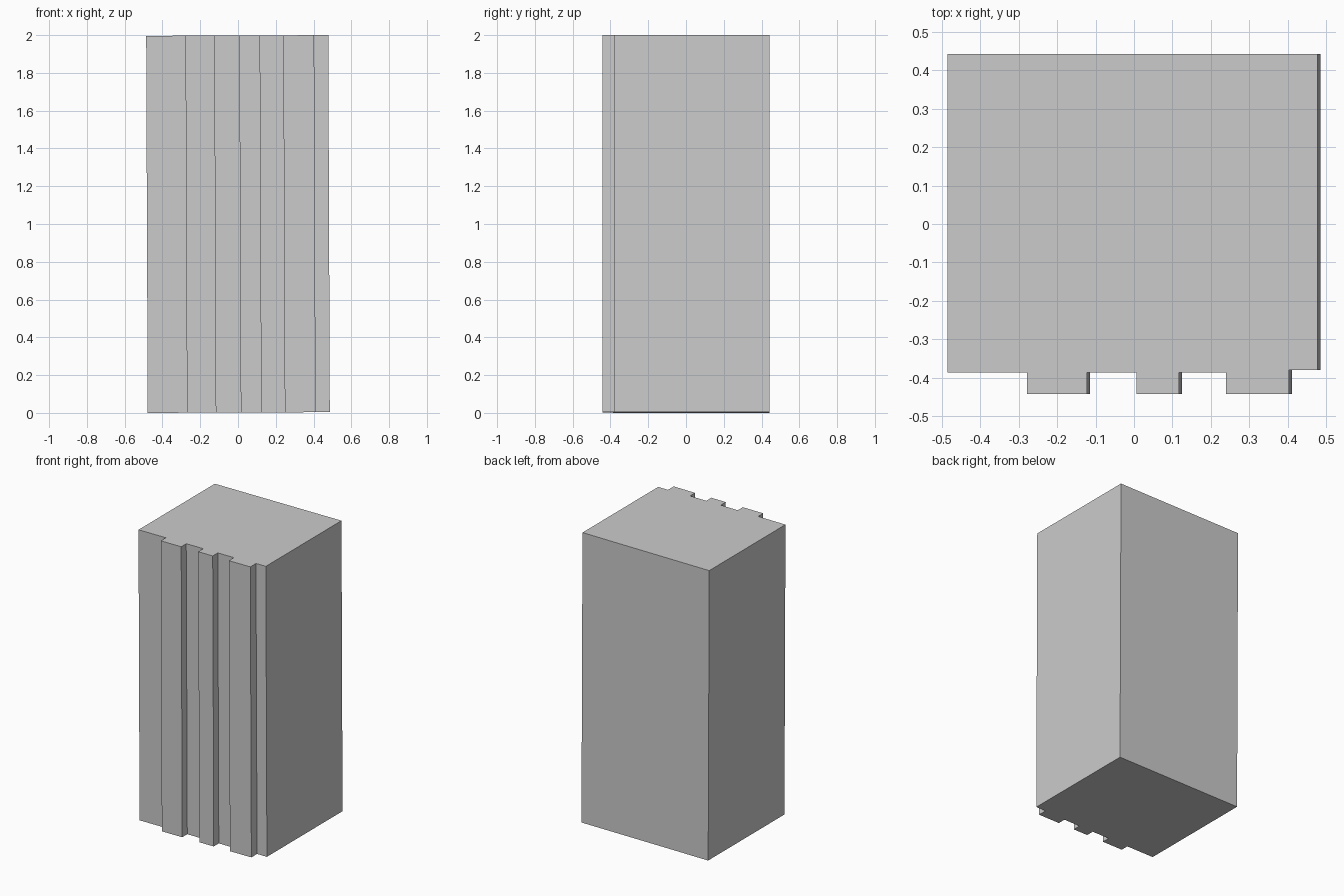
import bpy, bmesh
from mathutils import Matrix

if "Cube" in bpy.data.objects:
    bpy.data.objects.remove(bpy.data.objects["Cube"])

HALF_W, HALF_D, HEIGHT = 0.482, 0.442, 1.996
TILT = -0.004          # very slight lean about the depth axis
RECESS_Y = -0.387      # front wall behind the ribs
SIDE_Y = -0.38         # slightly deeper strip at the right corner
ribs = [(-0.274, -0.119), (0.011, 0.121), (0.244, 0.407)]

# Plan outline: back corners, then the ribbed front from left to right
outline = [(HALF_W, HALF_D), (-HALF_W, HALF_D), (-HALF_W, RECESS_Y)]
for i, (x0, x1) in enumerate(ribs):
    end_y = SIDE_Y if i == len(ribs) - 1 else RECESS_Y
    outline += [(x0, RECESS_Y), (x0, -HALF_D), (x1, -HALF_D), (x1, end_y)]
outline.append((HALF_W, SIDE_Y))

# Extrude the outline into the block
bm = bmesh.new()
base = bm.faces.new([bm.verts.new((x, y, -HEIGHT / 2)) for x, y in outline])
top = bmesh.ops.extrude_face_region(bm, geom=[base], use_keep_orig=True)
bmesh.ops.translate(bm, vec=(0, 0, HEIGHT),
                    verts=[v for v in top["geom"] if isinstance(v, bmesh.types.BMVert)])
bmesh.ops.recalc_face_normals(bm, faces=bm.faces)

# Lean slightly and stand on the ground
bm.transform(Matrix.Translation((0, 0, 1)) @ Matrix.Rotation(TILT, 4, 'Y'))

mesh = bpy.data.meshes.new("ribbed_block")
bm.to_mesh(mesh)
bm.free()
bpy.context.collection.objects.link(bpy.data.objects.new("ribbed_block", mesh))
